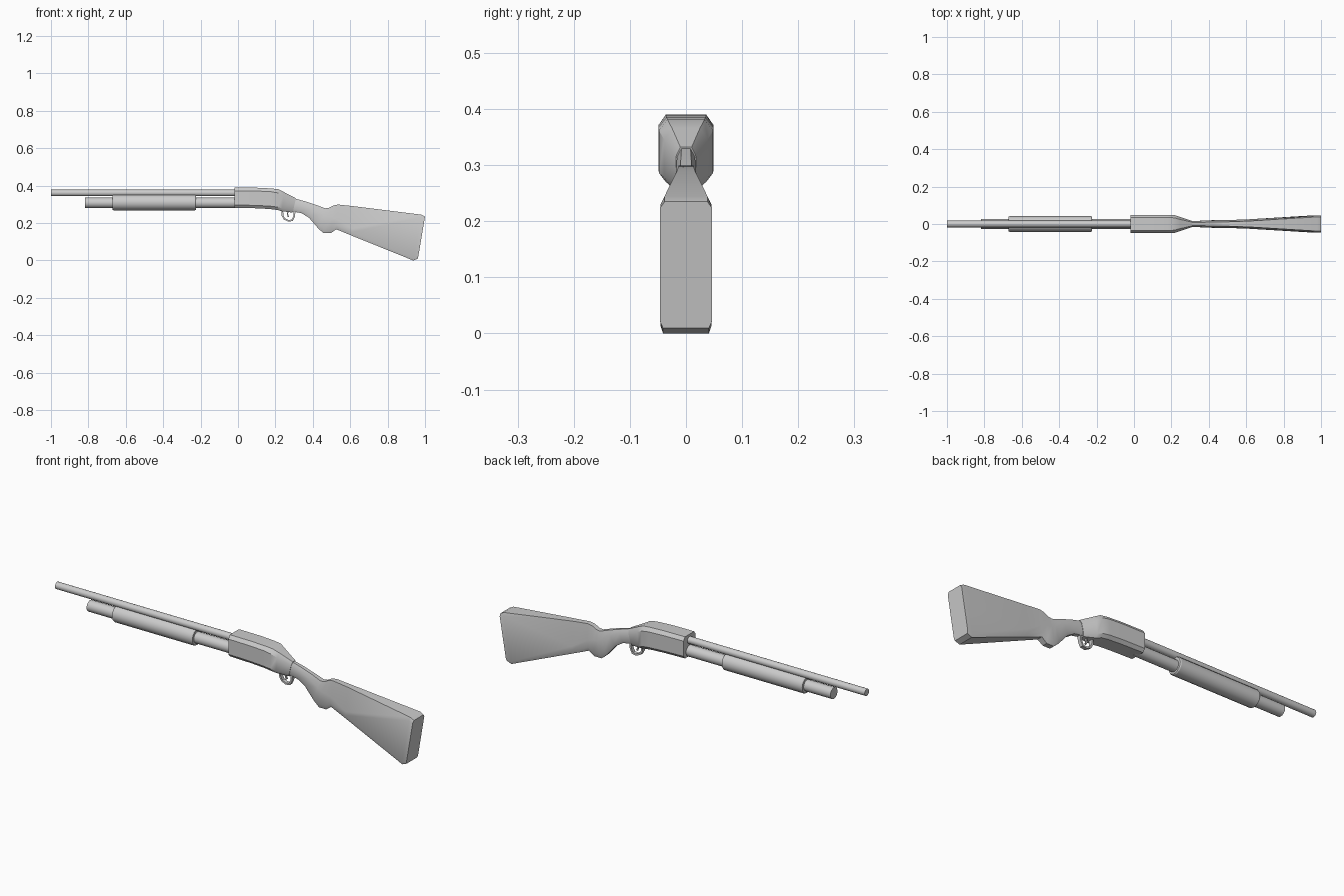
import bpy, bmesh, math
from mathutils import Vector


def finish(bm, name, angle=30):
    bmesh.ops.recalc_face_normals(bm, faces=bm.faces)
    me = bpy.data.meshes.new(name)
    bm.to_mesh(me)
    bm.free()
    ob = bpy.data.objects.new(name, me)
    bpy.context.collection.objects.link(ob)
    bpy.ops.object.select_all(action='DESELECT')
    ob.select_set(True)
    bpy.context.view_layer.objects.active = ob
    bpy.ops.object.shade_smooth_by_angle(angle=math.radians(angle))
    return ob


def skin(bm, rings, closed=False):
    """Join equal-sized vertex rings with quads and cap the ends."""
    n = len(rings[0])
    pairs = list(zip(rings, rings[1:] + rings[:1])) if closed else list(zip(rings, rings[1:]))
    for a, b in pairs:
        for i in range(n):
            j = (i + 1) % n
            bm.faces.new((a[i], a[j], b[j], b[i]))
    if not closed:
        bm.faces.new(rings[0])
        bm.faces.new(rings[-1])


def tube(name, z, stations, sides=20):
    """Round part along x from (x, radius) stations."""
    bm = bmesh.new()
    rings = [[bm.verts.new((x, r * math.cos(2 * math.pi * i / sides),
                            z + r * math.sin(2 * math.pi * i / sides)))
              for i in range(sides)] for x, r in stations]
    skin(bm, rings)
    return finish(bm, name)


def loft(name, sections, angle=30):
    """Eight-sided body: (top x,z, bottom x,z, top w, side w, bottom w, t1, t2)."""
    bm = bmesh.new()
    rings = []
    for tx, tz, bx, bz, wt, w, wb, t1, t2 in sections:
        top, bot = Vector((tx, 0, tz)), Vector((bx, 0, bz))
        half = [(0, wt), (t1, w), (t2, w), (1, wb)]
        pts = [(t, y) for t, y in half] + [(t, -y) for t, y in reversed(half)]
        rings.append([bm.verts.new(top.lerp(bot, t) + Vector((0, y, 0))) for t, y in pts])
    skin(bm, rings)
    return finish(bm, name, angle)


def strip(name, path, width, thick):
    """Flat band following an x,z path."""
    bm = bmesh.new()
    pts = [Vector(p) for p in path]
    rings = []
    for i, p in enumerate(pts):
        d = (pts[min(i + 1, len(pts) - 1)] - pts[max(i - 1, 0)]).normalized()
        n = Vector((-d.y, d.x)) * thick / 2
        rings.append([bm.verts.new((q.x, y, q.y)) for q, y in
                      ((p + n, -width), (p + n, width), (p - n, width), (p - n, -width))])
    skin(bm, rings)
    return finish(bm, name)


# Barrel, magazine tube and sliding fore-end
tube("barrel", 0.361, [(-1, 0.0175), (0.0, 0.0175)])
tube("magazine_tube", 0.308, [(-0.818, 0.028), (0.0, 0.028)])
tube("fore_end", 0.310, [(-0.67, 0.039), (-0.665, 0.042), (-0.23, 0.042), (-0.225, 0.039)])

# Receiver tapering into the wrist
loft("receiver", [
    (-0.02, 0.390, -0.02, 0.282, 0.036, 0.048, 0.036, 0.16, 0.86),
    (0.10, 0.389, 0.10, 0.279, 0.036, 0.049, 0.036, 0.16, 0.86),
    (0.18, 0.385, 0.17, 0.275, 0.035, 0.049, 0.036, 0.16, 0.86),
    (0.215, 0.381, 0.21, 0.270, 0.033, 0.048, 0.036, 0.18, 0.86),
    (0.245, 0.366, 0.235, 0.263, 0.025, 0.039, 0.028, 0.20, 0.85),
    (0.310, 0.332, 0.292, 0.256, 0.010, 0.018, 0.012, 0.22, 0.82),
])

# Stock: wrist, grip swell, and flared butt
loft("stock", [
    (0.300, 0.332, 0.290, 0.262, 0.008, 0.016, 0.010, 0.22, 0.82),
    (0.360, 0.316, 0.340, 0.253, 0.009, 0.017, 0.011, 0.25, 0.80),
    (0.420, 0.296, 0.380, 0.228, 0.010, 0.019, 0.012, 0.28, 0.80),
    (0.466, 0.279, 0.430, 0.170, 0.012, 0.021, 0.013, 0.30, 0.82),
    (0.485, 0.281, 0.457, 0.146, 0.012, 0.022, 0.013, 0.35, 0.85),
    (0.510, 0.294, 0.497, 0.146, 0.012, 0.022, 0.013, 0.45, 0.85),
    (0.535, 0.299, 0.525, 0.167, 0.013, 0.022, 0.015, 0.60, 0.85),
    (0.620, 0.290, 0.610, 0.132, 0.016, 0.025, 0.019, 0.76, 0.88),
    (0.980, 0.245, 0.937, 0.000, 0.038, 0.045, 0.041, 0.06, 0.95),
    (1.000, 0.235, 0.962, 0.010, 0.038, 0.046, 0.041, 0.05, 0.95),
], 35)

# Trigger guard and trigger
strip("trigger_guard", [(0.237, 0.270), (0.238, 0.240), (0.248, 0.222), (0.270, 0.212),
                        (0.290, 0.215), (0.300, 0.235), (0.303, 0.265)], 0.009, 0.009)
strip("trigger", [(0.268, 0.268), (0.264, 0.248), (0.270, 0.232)], 0.004, 0.007)
